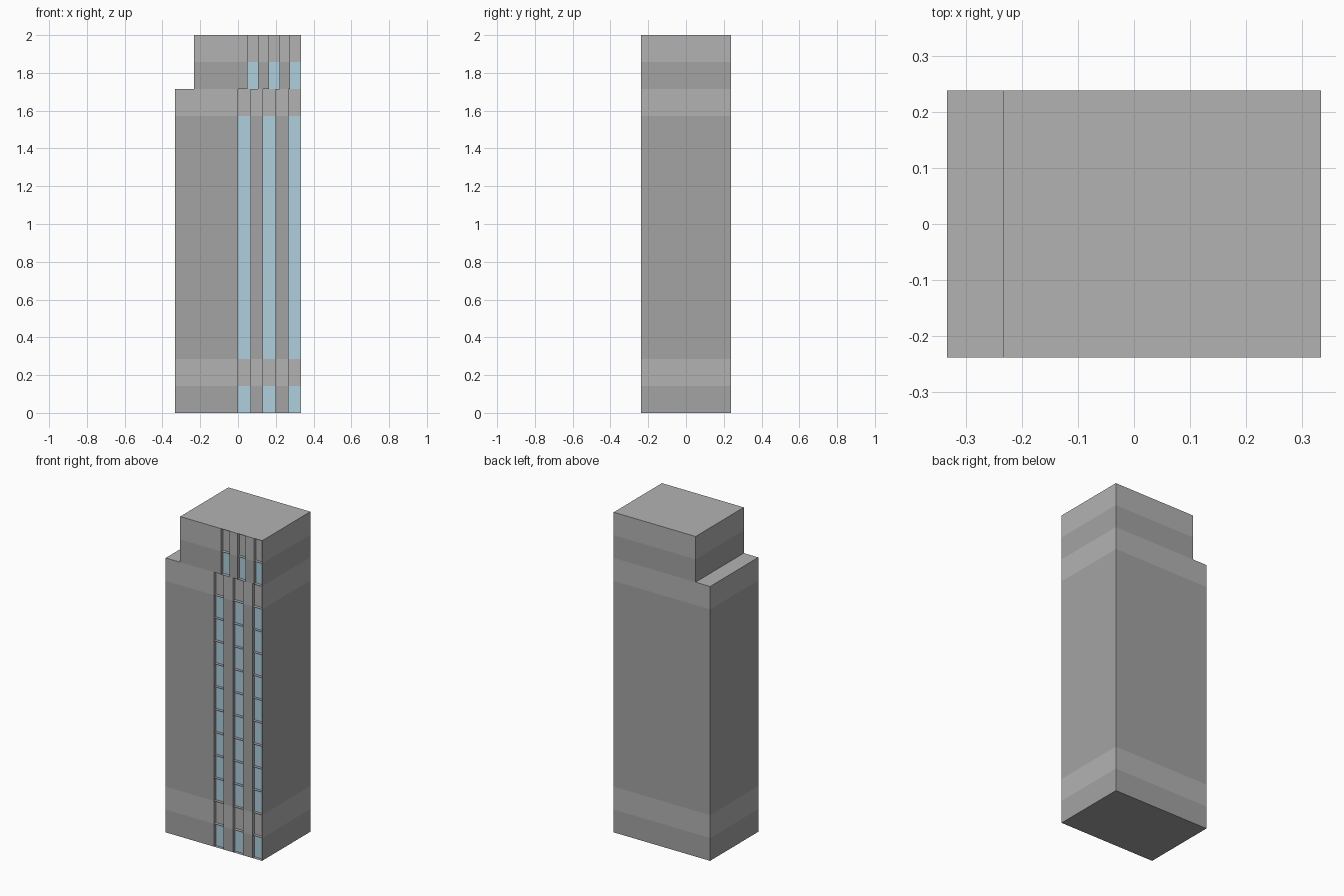
import bpy, bmesh

if "Cube" in bpy.data.objects:
    bpy.data.objects.remove(bpy.data.objects["Cube"])

FLOOR = 2 / 14          # storey height
XR, YD = 0.333, 0.238   # right face, half depth
REC = 0.02              # depth of the window recesses
YB = -YD + REC          # plane of the recessed panels


def material(name, rgb):
    m = bpy.data.materials.new(name)
    m.diffuse_color = (*rgb, 1)
    m.use_nodes = True
    m.node_tree.nodes["Principled BSDF"].inputs["Base Color"].default_value = m.diffuse_color
    return m


LIGHT = material("light_concrete", (0.45, 0.45, 0.45))
DARK = material("dark_concrete", (0.37, 0.37, 0.37))
GLASS = material("window_glass", (0.43, 0.62, 0.73))


def facing_y(x0, x1, y, z0, z1, back=False):
    q = [(x0, y, z0), (x1, y, z0), (x1, y, z1), (x0, y, z1)]
    return q[::-1] if back else q


def facing_x(x, y0, y1, z0, z1, left=False):
    q = [(x, y0, z0), (x, y1, z0), (x, y1, z1), (x, y0, z1)]
    return q[::-1] if left else q


def facing_z(x0, x1, y0, y1, z, down=False):
    q = [(x0, y0, z), (x1, y0, z), (x1, y1, z), (x0, y1, z)]
    return q[::-1] if down else q


def build(name, quads, mat):
    bm = bmesh.new()
    for q in quads:
        bm.faces.new([bm.verts.new(p) for p in q])
    mesh = bpy.data.meshes.new(name)
    bm.to_mesh(mesh)
    bm.free()
    mesh.materials.append(mat)
    ob = bpy.data.objects.new(name, mesh)
    bpy.context.collection.objects.link(ob)


# Bands of storeys: name, first floor, last floor, left face, start of bays, dark?
bands = [
    ("ground_floor", 0, 1, -XR, 0.0, True),
    ("second_floor", 1, 2, -XR, 0.0, False),
    ("main_shaft", 2, 11, -XR, 0.0, True),
    ("shaft_crown", 11, 12, -XR, 0.0, False),
    ("penthouse", 12, 13, -0.233, 0.05, True),
    ("penthouse_crown", 13, 14, -0.233, 0.05, False),
]

for name, f0, f1, xl, xm, dark in bands:
    z0, z1 = f0 * FLOOR, f1 * FLOOR
    mat = DARK if dark else LIGHT
    w = (XR - xm) / 5

    # Outer walls and plain left half of the front
    build(name + "_walls", [
        facing_y(xl, xm, -YD, z0, z1),
        facing_y(xl, XR, YD, z0, z1, back=True),
        facing_x(xl, -YD, YD, z0, z1, left=True),
        facing_x(XR, -YD, YD, z0, z1),
    ], mat)

    # Piers flush with the front, between the recessed strips
    build(name + "_piers",
          [facing_y(xm + i * w, xm + (i + 1) * w, -YD, z0, z1) for i in (1, 3)], mat)

    # Recessed panels (glazed in the dark bands), side reveals and thin sills
    panels, trim = [], []
    for i in (0, 2, 4):
        a, b = xm + i * w, xm + (i + 1) * w
        trim.append(facing_x(a, -YD, YB, z0, z1))
        if i < 4:
            trim.append(facing_x(b, -YD, YB, z0, z1, left=True))
        for f in range(f0, f1):
            z = f * FLOOR
            panels.append(facing_y(a, b, YB, z, z + FLOOR))
            if f not in (0, 12):
                trim.append(facing_z(a, b, -YD, YB, z))
    build(name + ("_windows" if dark else "_panels"), panels, GLASS if dark else LIGHT)
    build(name + "_reveals", trim, mat)

# Base, setback terrace and top roof
build("base", [facing_z(-XR, XR, -YD, YD, 0, down=True)], DARK)
build("terrace", [facing_z(-XR, XR, -YD, YD, 12 * FLOOR)], LIGHT)
build("roof", [facing_z(-0.233, XR, -YD, YD, 2)], LIGHT)
